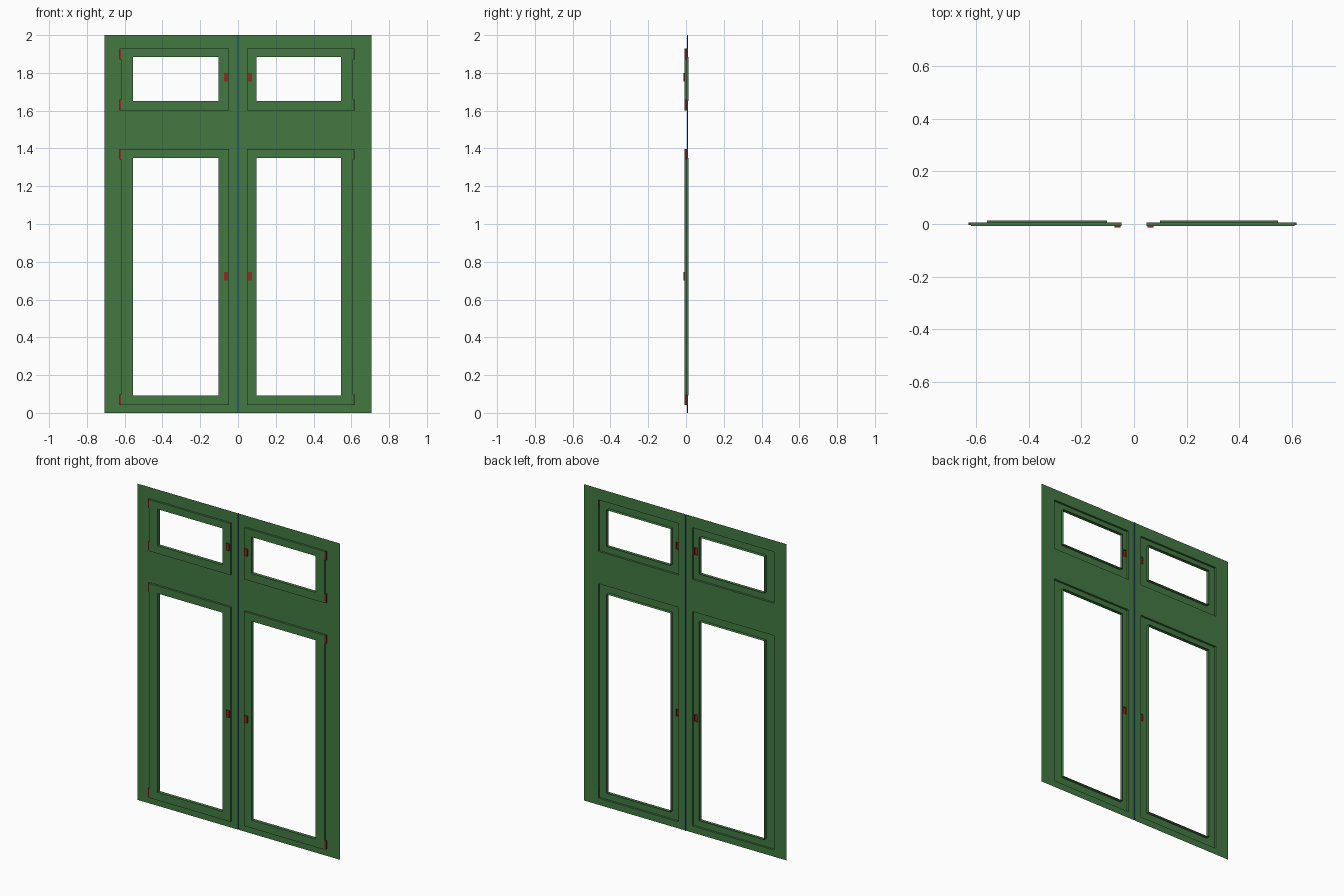
import bpy, bmesh

if "Cube" in bpy.data.objects:
    bpy.data.objects.remove(bpy.data.objects["Cube"])


def material(name, rgb):
    m = bpy.data.materials.new(name)
    m.diffuse_color = (*rgb, 1)
    m.use_nodes = True
    m.node_tree.nodes["Principled BSDF"].inputs["Base Color"].default_value = m.diffuse_color
    return m


GREEN = material("green_paint", (0.055, 0.19, 0.055))
RED = material("red_metal", (0.3, 0.02, 0.02))
BLUE = material("dark_seam", (0.02, 0.1, 0.16))

# Depths of the layers, front to back
Y_HANDLE, Y_SASH, Y_HINGE, Y_PANEL, Y_SEAM, Y_LIP = -0.014, -0.007, -0.003, 0.006, 0.011, 0.014


def sheet(bm, rect, y, holes=()):
    """Front-facing flat sheet with rectangular holes; rect = x0, x1, z0, z1."""
    xs = sorted({v for r in (rect, *holes) for v in r[:2]})
    zs = sorted({v for r in (rect, *holes) for v in r[2:]})
    for a, b in zip(xs, xs[1:]):
        for c, d in zip(zs, zs[1:]):
            mx, mz = (a + b) / 2, (c + d) / 2
            if not any(h[0] < mx < h[1] and h[2] < mz < h[3] for h in holes):
                bm.faces.new([bm.verts.new((x, y, z)) for x, z in
                              ((a, c), (b, c), (b, d), (a, d))])


def walls(bm, rect, y0, y1, inward=False, sides=(0, 1, 2, 3)):
    """Rectangular tube from y0 (front) to y1 (back)."""
    a, b, c, d = rect
    p = [(a, c), (b, c), (b, d), (a, d)]
    for i in sides:
        (xa, za), (xb, zb) = p[i], p[(i + 1) % 4]
        loop = [(xa, y0, za), (xa, y1, za), (xb, y1, zb), (xb, y0, zb)]
        if inward:
            loop.reverse()
        bm.faces.new([bm.verts.new(v) for v in loop])


def finish(name, bm, mat):
    bmesh.ops.remove_doubles(bm, verts=bm.verts, dist=1e-5)
    me = bpy.data.meshes.new(name)
    bm.to_mesh(me)
    bm.free()
    me.materials.append(mat)
    ob = bpy.data.objects.new(name, me)
    bpy.context.collection.objects.link(ob)


# Each window: name, sash outline, opening, handle plate
sides = {"left": ((-0.619, -0.048), (-0.557, -0.102), (-0.074, -0.052)),
         "right": ((0.048, 0.609), (0.098, 0.546), (0.052, 0.074))}
rows = {"lower": ((0.042, 1.398), (0.093, 1.35), (0.70, 0.745)),
        "upper": ((1.602, 1.928), (1.652, 1.883), (1.755, 1.80))}
windows = [(f"{r}_{s}", *(x + z for x, z in zip(sides[s], rows[r])))
           for s in sides for r in rows]

# Wall panel with sash holes and the centre groove
seam = (-0.004, 0.004, 0, 2)
bm = bmesh.new()
sheet(bm, (-0.708, 0.708, 0, 2), Y_PANEL, [w[1] for w in windows] + [seam])
finish("wall_panel", bm, GREEN)

bm = bmesh.new()
sheet(bm, seam, Y_SEAM)
walls(bm, seam, Y_PANEL, Y_SEAM, True, (1, 3))
finish("centre_seam", bm, BLUE)

for name, outer, opening, plate in windows:
    # Raised sash frame with a reveal running out behind the panel
    bm = bmesh.new()
    sheet(bm, outer, Y_SASH, [opening, plate])
    walls(bm, outer, Y_SASH, Y_PANEL)
    walls(bm, opening, Y_SASH, Y_LIP, True)
    finish(f"sash_{name}", bm, GREEN)

    # Handle plate, hollow at the back
    bm = bmesh.new()
    sheet(bm, plate, Y_HANDLE)
    walls(bm, plate, Y_HANDLE, Y_SASH)
    finish(f"handle_{name}", bm, RED)

    # Two hinges on the outer edge of the sash
    x0, x1 = (outer[0] - 0.008, outer[0]) if outer[0] < 0 else (outer[1], outer[1] + 0.008)
    for pos, z in (("bottom", outer[2]), ("top", outer[3] - 0.056)):
        hinge = (x0, x1, z, z + 0.056)
        bm = bmesh.new()
        sheet(bm, hinge, Y_HINGE)
        walls(bm, hinge, Y_HINGE, Y_PANEL)
        finish(f"hinge_{pos}_{name}", bm, RED)
